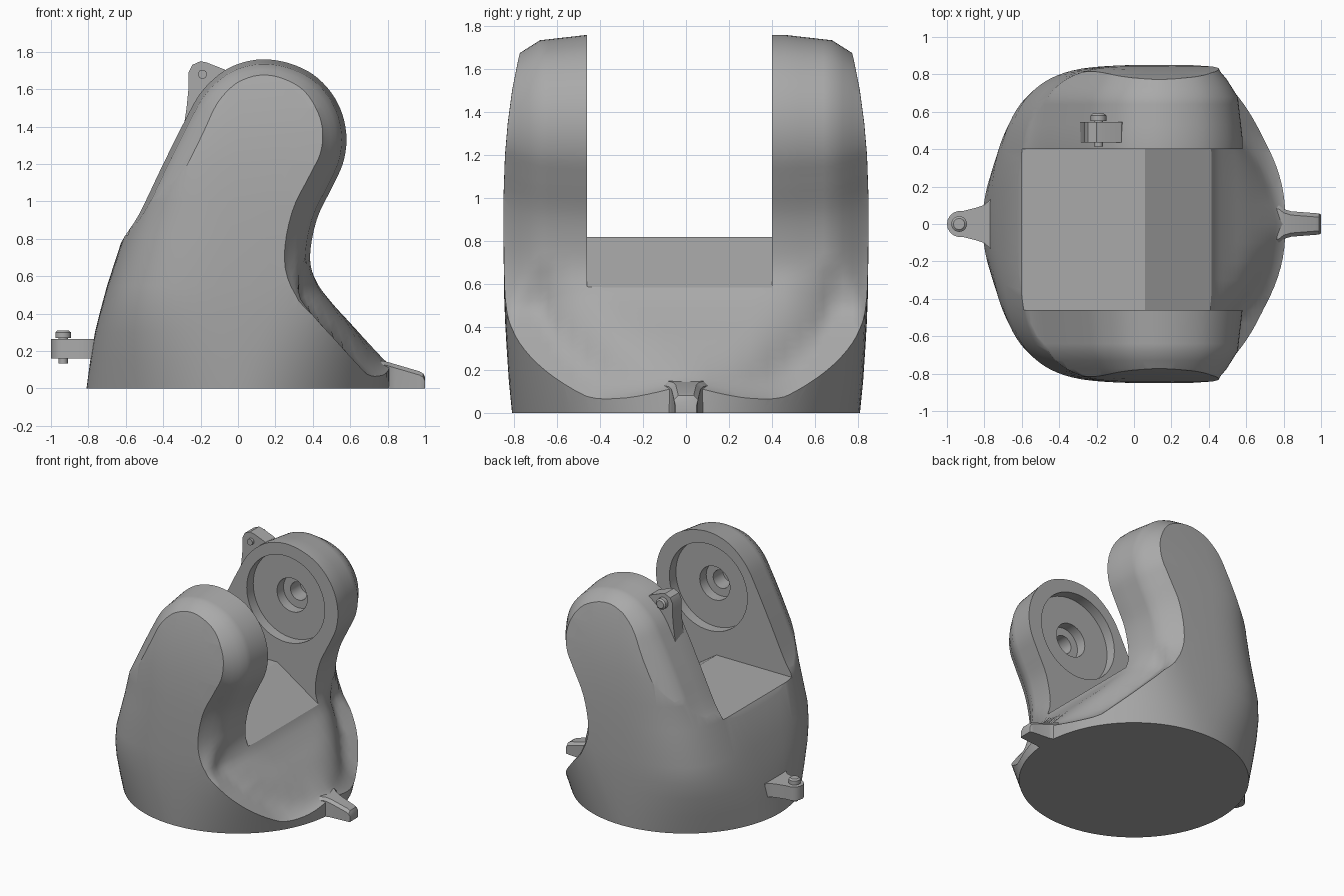
import bpy, bmesh, math
from mathutils import Vector

cube = bpy.data.objects.get("Cube")
if cube:
    bpy.data.objects.remove(cube, do_unlink=True)

grey = bpy.data.materials.new("plain grey")
grey.use_nodes = True
COLOUR = (0.40, 0.40, 0.40, 1)
grey.diffuse_color = COLOUR
grey.node_tree.nodes["Principled BSDF"].inputs["Base Color"].default_value = COLOUR


def loft(name, rings):
    """Skin a list of equal-length closed rings and cap both ends."""
    bm = bmesh.new()
    loops = [[bm.verts.new(p) for p in ring] for ring in rings]
    for a, b in zip(loops, loops[1:]):
        for i in range(len(a)):
            j = (i + 1) % len(a)
            bm.faces.new((a[i], a[j], b[j], b[i]))
    bm.faces.new(loops[0][::-1])
    bm.faces.new(loops[-1])
    bmesh.ops.recalc_face_normals(bm, faces=bm.faces)
    mesh = bpy.data.meshes.new(name)
    bm.to_mesh(mesh)
    bm.free()
    mesh.materials.append(grey)
    ob = bpy.data.objects.new(name, mesh)
    bpy.context.collection.objects.link(ob)
    return ob


def prism_y(name, outline, y0, y1):
    return loft(name, [[(x, y, z) for x, z in outline] for y in (y0, y1)])


def prism_z(name, outline, z0, z1):
    return loft(name, [[(x, y, z) for x, y in outline] for z in (z0, z1)])


def turned(name, centre, axis, steps, sides=40):
    """Stepped round part: steps are (distance along axis, radius)."""
    rot = Vector((0, 0, 1)).rotation_difference(Vector(axis)).to_matrix()
    angles = [2 * math.pi * i / sides for i in range(sides)]
    return loft(name, [[Vector(centre) + rot @ Vector((r * math.cos(a), r * math.sin(a), d))
                        for a in angles] for d, r in steps])


def boolean(target, tool, operation):
    mod = target.modifiers.new(operation.lower(), "BOOLEAN")
    mod.operation, mod.solver, mod.object = operation, "EXACT", tool
    bpy.context.view_layer.objects.active = target
    bpy.ops.object.modifier_apply(modifier=mod.name)
    bpy.data.objects.remove(tool, do_unlink=True)


def smooth_closed(points, steps=4):
    """Catmull-Rom curve through a closed list of points."""
    pts, out = [Vector(p) for p in points], []
    n = len(pts)
    for i in range(n):
        a, b, c, d = (pts[(i + k) % n] for k in (-1, 0, 1, 2))
        for s in range(steps):
            t = s / steps
            out.append(0.5 * (2 * b + (c - a) * t + (2 * a - 5 * b + 4 * c - d) * t * t
                              + (3 * b - a - 3 * c + d) * t ** 3))
    return out


def rim_depth(y):
    """Chamfer depth of the arm rims at a given distance from the middle."""
    rims = [(0, 0), (0.46, 0), (0.68, 0.025), (0.775, 0.085), (0.81, 0.115), (0.92, 0.18)]
    for (y0, d0), (y1, d1) in zip(rims, rims[1:]):
        if y <= y1:
            return d0 + (d1 - d0) * (y - y0) / (y1 - y0)
    return rims[-1][1]


def scoop_depth(p, y):
    """Rounding of the front scoop where it meets the outer wall."""
    if p.x < 0.2 or p.y > 0.75:
        return 0
    t = min(1, max(0, (math.hypot(p.x, y) - 0.58) / 0.22))
    return 0.12 * t * t * min(1, y / 0.45) * min(1, (0.75 - p.y) / 0.2)


def section(points, y):
    """Outline at depth y, pulled inwards at rims and scoop edges."""
    ring, n = [], len(points)
    for i, p in enumerate(points):
        t = (points[(i + 1) % n] - points[i - 1]).normalized()
        depth = max(rim_depth(abs(y)), scoop_depth(p, abs(y)))
        q = p + Vector((-t.y, t.x)) * depth
        ring.append((q.x, y, q.y))
    return ring


# Front outline of the yoke, carried along y with softened outer rims
outline = smooth_closed([
    (1.0, -0.4), (0.9, 0.04), (0.785, 0.15), (0.7, 0.24), (0.6, 0.35), (0.5, 0.46),
    (0.42, 0.57), (0.385, 0.7), (0.42, 0.9), (0.5, 1.07), (0.56, 1.2), (0.58, 1.33),
    (0.56, 1.46), (0.5, 1.58), (0.4, 1.68), (0.27, 1.74), (0.13, 1.76), (0, 1.735),
    (-0.1, 1.68), (-0.2, 1.58), (-0.28, 1.44), (-0.4, 1.2), (-0.53, 0.93),
    (-0.63, 0.77), (-0.74, 0.5), (-0.82, 0.25), (-0.9, -0.4)])
half = [0.1, 0.2, 0.3, 0.38, 0.46, 0.53, 0.6, 0.64, 0.68, 0.73, 0.775, 0.81, 0.92]
yoke = loft("yoke_body", [section(outline, y) for y in [-h for h in reversed(half)] + [0] + half])

# Upright envelope: round at the base, squarer towards the arms
levels = [(0, -0.81, 0.81, 0.81, 2), (0.15, -0.79, 0.81, 0.825, 2.3),
          (0.3, -0.765, 0.81, 0.835, 2.7), (0.42, -0.735, 0.81, 0.842, 3.1),
          (0.55, -0.7, 0.82, 0.847, 3.4), (0.82, -0.612, 0.85, 0.85, 3.6),
          (1.0, -0.55, 0.88, 0.85, 4), (1.2, -0.48, 0.9, 0.843, 5),
          (1.35, -0.45, 0.9, 0.83, 5), (1.5, -0.42, 0.9, 0.81, 5),
          (1.65, -0.4, 0.9, 0.78, 5), (1.85, -0.4, 0.9, 0.73, 5)]
rings = []
for z, left, right, depth, power in levels:
    ring = []
    for i in range(96):
        c, s = math.cos(math.tau * i / 96), math.sin(math.tau * i / 96)
        ring.append(((left + right) / 2 + (right - left) / 2 * math.copysign(abs(c) ** (2 / power), c),
                     depth * math.copysign(abs(s) ** (2 / power), s), z))
    rings.append(ring)
boolean(yoke, loft("envelope", rings), "INTERSECT")

# Slot between the arms, with a flat then sloping floor
boolean(yoke, prism_y("slot", [(-1.2, 0.82), (0.06, 0.82), (0.42, 0.58), (1.2, 0.58),
                               (1.2, 2), (-1.2, 2)], -0.46, 0.40), "DIFFERENCE")

# Stepped bearing pocket in the inner face of each arm
for y, side in ((0.40, 1), (-0.46, -1)):
    boolean(yoke, turned("pocket", (0.13, y, 1.33), (0, side, 0),
                         [(-0.05, 0.335), (0.08, 0.335), (0.08, 0.13), (0.16, 0.13),
                          (0.16, 0.07), (0.28, 0.07)], 64), "DIFFERENCE")

# Pointer tongue at the foot, flaring into the base
tongue = loft("pointer_tongue", [
    [(x, -w, 0), (x, w, 0), (x, w, h - 0.02), (x, w - 0.02, h), (x, 0.02 - w, h), (x, -w, h - 0.02)]
    for x, w, h in ((0.7, 0.11, 0.15), (0.775, 0.1, 0.147), (0.8, 0.08, 0.142),
                    (0.84, 0.068, 0.13), (0.97, 0.058, 0.092), (0.99, 0.056, 0.08),
                    (1.0, 0.05, 0.06))])

# Rounded side lug with its upright pin
half_lug = [(-0.7, 0.13), (-0.77, 0.13), (-0.8, 0.102), (-0.84, 0.088)]
tip = [(-0.93 + 0.07 * math.cos(a), 0.07 * math.sin(a))
       for a in (math.radians(80 + 20 * i) for i in range(11))]
lug = prism_z("side_lug", half_lug + tip + [(x, -y) for x, y in reversed(half_lug)], 0.16, 0.265)
side_pin = turned("side_pin", (-0.935, 0, 0), (0, 0, 1),
                  [(0.133, 0.025), (0.27, 0.025), (0.27, 0.042), (0.30, 0.042), (0.31, 0.03)], 24)

# Small lug and cross pin at the top of the back arm
top_lug = prism_y("top_lug", [(-0.29, 1.40), (-0.275, 1.5), (-0.265, 1.6), (-0.265, 1.69),
                              (-0.245, 1.73), (-0.2, 1.75), (-0.165, 1.742), (-0.07, 1.705),
                              (-0.05, 1.68), (-0.18, 1.55), (-0.25, 1.42)], 0.435, 0.545)
top_pin = turned("top_pin", (-0.19, 0, 1.68), (0, 1, 0),
                 [(0.415, 0.024), (0.55, 0.024), (0.55, 0.042), (0.58, 0.042), (0.59, 0.03)], 24)

for ob in (yoke, tongue, lug, side_pin, top_lug, top_pin):
    bpy.ops.object.select_all(action="DESELECT")
    ob.select_set(True)
    bpy.context.view_layer.objects.active = ob
    bpy.ops.object.shade_smooth_by_angle(angle=math.radians(30))
